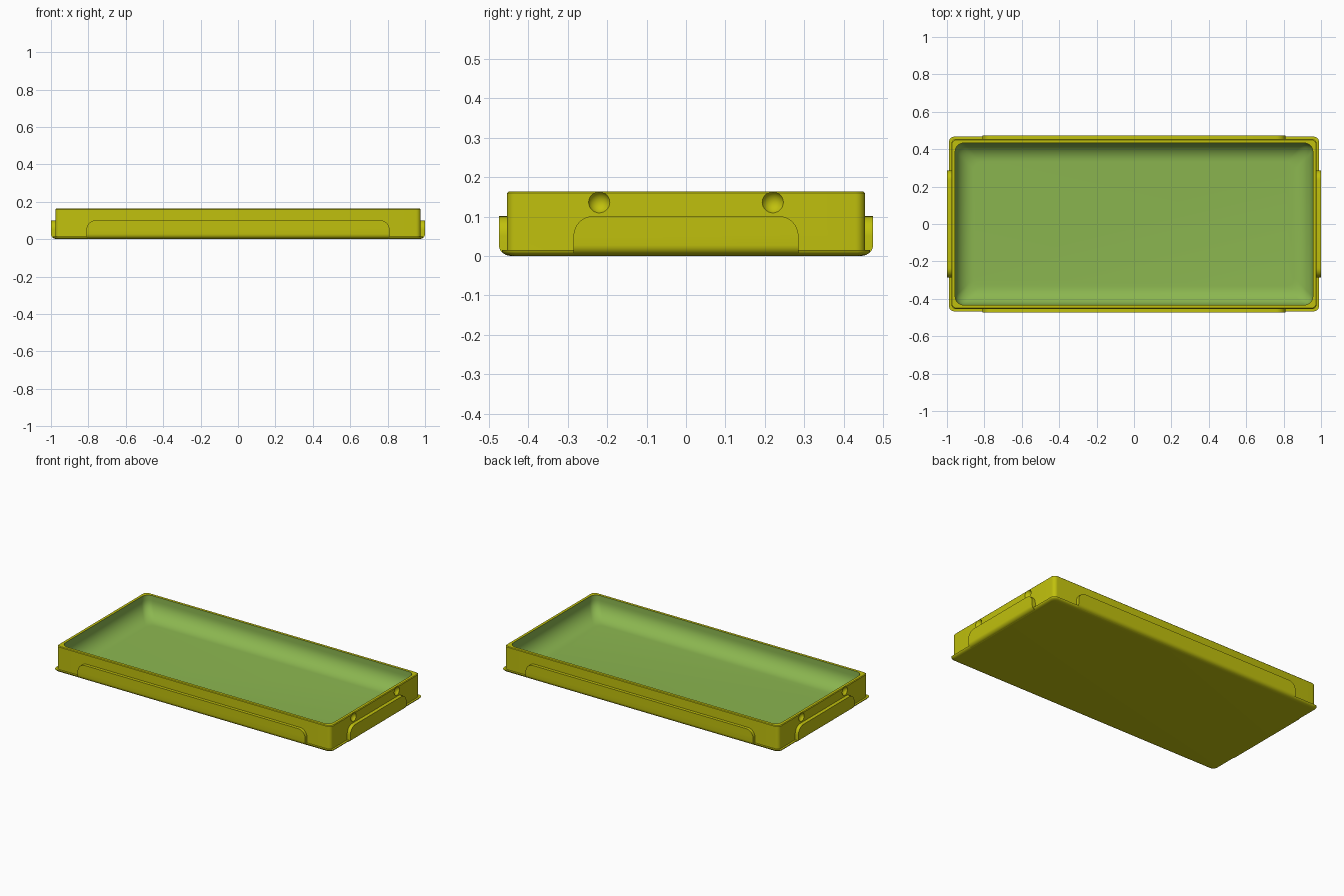
import bpy, bmesh, math
from mathutils import Matrix

if "Cube" in bpy.data.objects:
    bpy.data.objects.remove(bpy.data.objects["Cube"])


def material(name, rgb):
    m = bpy.data.materials.new(name)
    m.diffuse_color = (*rgb, 1)
    m.use_nodes = True
    m.node_tree.nodes["Principled BSDF"].inputs["Base Color"].default_value = m.diffuse_color
    return m


yellow = material("olive yellow", (0.53, 0.53, 0.004))
green = material("soft green", (0.26, 0.47, 0.08))


def rounded_rect(hx, hy, r, z, n=6):
    """Counter-clockwise loop of a rounded rectangle."""
    pts = []
    for k, (sx, sy) in enumerate(((1, 1), (-1, 1), (-1, -1), (1, -1))):
        for i in range(n + 1):
            a = math.pi / 2 * (k + i / n)
            pts.append((sx * (hx - r) + r * math.cos(a), sy * (hy - r) + r * math.sin(a), z))
    return pts


def loft(name, loops, mats, rule=lambda i: 0):
    """Skin a list of equal loops and cap both ends."""
    bm = bmesh.new()
    rings = [[bm.verts.new(p) for p in loop] for loop in loops]
    n = len(rings[0])
    bm.faces.new(rings[0][::-1])
    for i, (a, b) in enumerate(zip(rings, rings[1:])):
        for j in range(n):
            k = (j + 1) % n
            bm.faces.new((a[j], a[k], b[k], b[j])).material_index = rule(i)
    bm.faces.new(rings[-1]).material_index = rule(len(rings) - 1)
    bmesh.ops.recalc_face_normals(bm, faces=bm.faces)
    me = bpy.data.meshes.new(name)
    bm.to_mesh(me)
    bm.free()
    ob = bpy.data.objects.new(name, me)
    bpy.context.collection.objects.link(ob)
    for m in mats:
        me.materials.append(m)
    return ob


def smooth(ob):
    bpy.ops.object.select_all(action='DESELECT')
    ob.select_set(True)
    bpy.context.view_layer.objects.active = ob
    bpy.ops.object.shade_smooth_by_angle(angle=math.radians(35))


# tray: rounded underside, thin flange, wall, rim, then the hollow
FLANGE, TOP, FLOOR, FILLET = 0.015, 0.163, 0.03, 0.1
loops = []
for i in range(6):
    a = math.pi / 2 * i / 5
    inset = 0.025 * (1 - math.sin(a))
    loops.append(rounded_rect(0.99 - inset, 0.467 - inset, 0.03, FLANGE * (1 - math.cos(a))))
loops += [rounded_rect(0.977, 0.454, 0.025, FLANGE),
          rounded_rect(0.977, 0.454, 0.025, TOP - 0.004),
          rounded_rect(0.973, 0.450, 0.025, TOP)]
rim = len(loops)
loops.append(rounded_rect(0.956, 0.433, 0.045, TOP))
for i in range(11):
    a = math.pi / 2 * i / 10
    inset = FILLET * (1 - math.cos(a))
    loops.append(rounded_rect(0.956 - inset, 0.433 - inset, 0.045,
                              FLOOR + FILLET * (1 - math.sin(a))))
tray = loft("tray", loops, [yellow, green], lambda i: int(i >= rim))

# round dimples in the short walls
bm = bmesh.new()
for sx in (-1, 1):
    for sy in (-1, 1):
        bmesh.ops.create_uvsphere(bm, u_segments=32, v_segments=16, radius=0.029,
                                  matrix=Matrix.Translation((sx * 0.988, sy * 0.22, 0.136)))
me = bpy.data.meshes.new("dimple_cutter")
bm.to_mesh(me)
bm.free()
me.materials.append(yellow)
cutter = bpy.data.objects.new("dimple_cutter", me)
bpy.context.collection.objects.link(cutter)
cutter.hide_render = True
cutter.hide_set(True)
mod = tray.modifiers.new("dimples", 'BOOLEAN')
mod.operation, mod.solver, mod.object = 'DIFFERENCE', 'EXACT', cutter
bpy.context.view_layer.objects.active = tray
tray.select_set(True)
bpy.ops.object.modifier_apply(modifier=mod.name)
bpy.data.objects.remove(cutter)
smooth(tray)


def side_tab(name, half, inner, outer, angle):
    """Raised panel with rounded upper corners and a rounded lower edge."""
    r, top, low = 0.05, 0.101, 0.025

    def section(d, z0):
        pts = [(-half, z0), (half, z0)]
        for cx, start in ((half - r, 0), (r - half, math.pi / 2)):
            for i in range(9):
                a = start + math.pi / 2 * i / 8
                pts.append((cx + r * math.cos(a), top - r + r * math.sin(a)))
        return [(u, -d, z) for u, z in pts]

    levels = [section(inner, 0.002)]
    for i in range(7):
        a = math.pi / 2 * i / 6
        levels.append(section(outer - low * (1 - math.sin(a)), 0.002 + low * (1 - math.cos(a))))
    ob = loft(name, levels, [yellow])
    ob.data.transform(Matrix.Rotation(angle, 4, 'Z'))
    smooth(ob)


# panels on the four sides
side_tab("front_panel", 0.81, 0.44, 0.474, 0)
side_tab("right_panel", 0.285, 0.965, 1.0, math.pi / 2)
side_tab("back_panel", 0.81, 0.44, 0.474, math.pi)
side_tab("left_panel", 0.285, 0.965, 1.0, -math.pi / 2)
